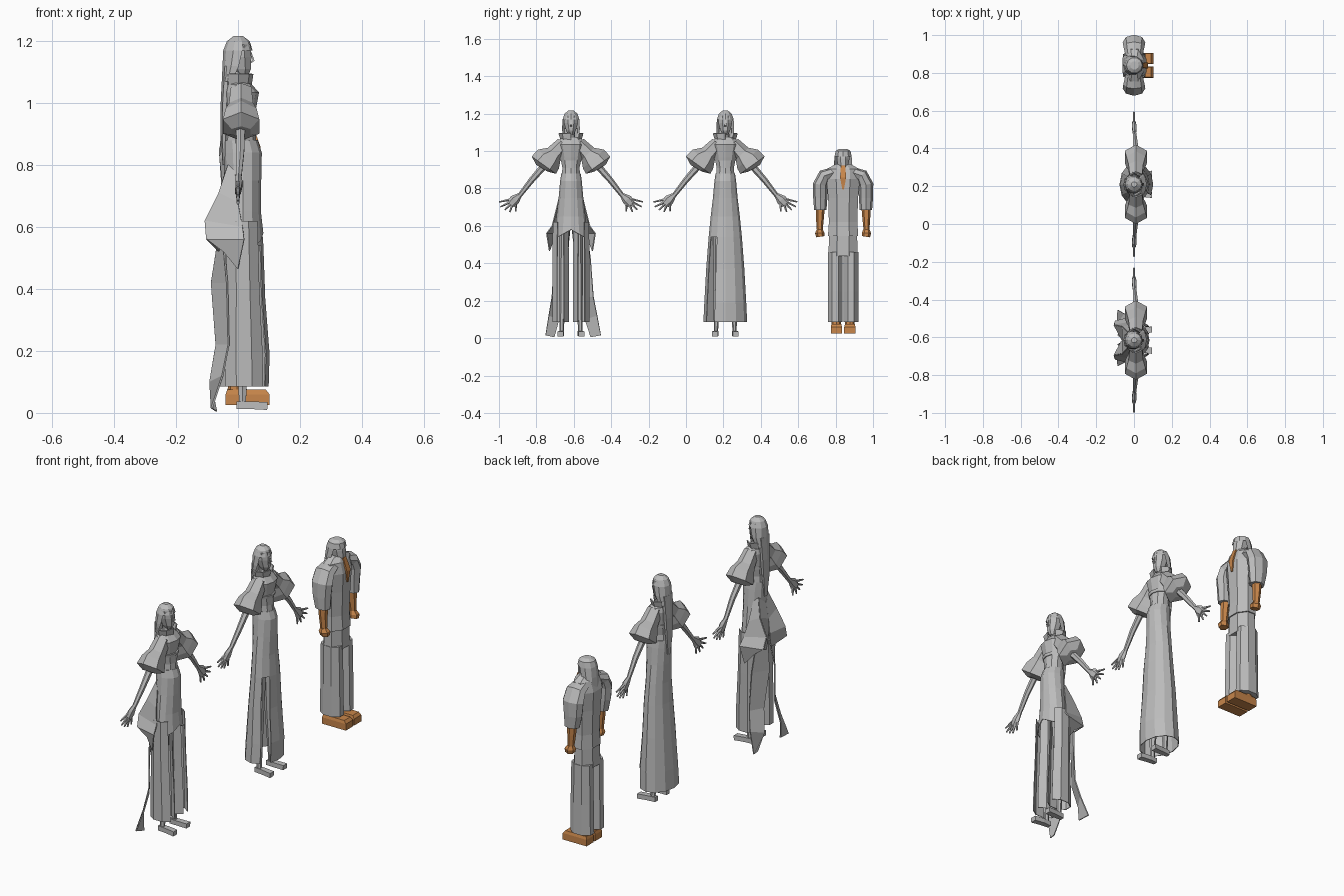
import bpy, bmesh, math
from mathutils import Vector as V


def material(name, rgb):
    m = bpy.data.materials.new(name)
    m.diffuse_color = (*rgb, 1)
    return m


GREY = material("grey_cloth", (0.50, 0.50, 0.50))
ORANGE = material("orange_skin", (0.58, 0.24, 0.07))


def finish(name, bm, mat, thick=0):
    bmesh.ops.recalc_face_normals(bm, faces=bm.faces)
    me = bpy.data.meshes.new(name)
    bm.to_mesh(me)
    bm.free()
    me.materials.append(mat)
    ob = bpy.data.objects.new(name, me)
    bpy.context.collection.objects.link(ob)
    if thick:
        s = ob.modifiers.new("thickness", "SOLIDIFY")
        s.thickness, s.offset = thick, 0
    return ob


# rings: (centre, u axis, v axis); skip(row, segment) leaves a face open
def loft(name, rings, n=8, mat=GREY, off=0, caps=True, skip=None, thick=0):
    bm = bmesh.new()
    rows = []
    for c, u, v in rings:
        angles = [math.tau * i / n + off for i in range(n)]
        rows.append([bm.verts.new(c + u * math.cos(a) + v * math.sin(a)) for a in angles])
    for r in range(len(rows) - 1):
        for i in range(n):
            if skip and skip(r, i):
                continue
            j = (i + 1) % n
            bm.faces.new((rows[r][i], rows[r][j], rows[r + 1][j], rows[r + 1][i]))
    if caps:
        bm.faces.new(rows[0])
        bm.faces.new(rows[-1])
    return finish(name, bm, mat, thick)


# upright loft; each ring is (z, back x, front x, half width)
def body(name, cy, prof, n=8, flat=False, **kw):
    k = 1 / math.cos(math.pi / n) if flat else 1
    rings = [(V(((a + b) / 2, cy, z)), V(((b - a) / 2 * k, 0, 0)), V((0, w * k, 0)))
             for z, a, b, w in prof]
    return loft(name, rings, n, off=math.pi / n if flat else 0, **kw)


# limb in the side plane; each point is (y offset, z, radius, x radius, x)
def limb(name, cy, s, pts, n=6, mat=GREY):
    rings = []
    for i, (y, z, r, rx, x) in enumerate(pts):
        a, b = pts[max(i - 1, 0)], pts[min(i + 1, len(pts) - 1)]
        d = V((0, s * (b[0] - a[0]), b[1] - a[1])).normalized()
        rings.append((V((x, cy + s * y, z)), V((0, -d.z, d.y)) * r, V((rx, 0, 0))))
    return loft(name, rings, n, mat)


# cloth strip between two edges; points are (x, y offset, z)
def strip(name, cy, s, pairs, mat=GREY, thick=0.006):
    bm = bmesh.new()
    rows = [[bm.verts.new((x, cy + s * y, z)) for x, y, z in p] for p in pairs]
    for p, q in zip(rows, rows[1:]):
        bm.faces.new((p[0], p[1], q[1], q[0]))
    return finish(name, bm, mat, thick)


SIDES = (("right", -1), ("left", 1))


def woman(who, cy):
    # face, nose, neck
    body(who + "_face", cy, [(1.085, 0.0, 0.03, 0.014), (1.11, -0.02, 0.042, 0.026),
                             (1.15, -0.03, 0.043, 0.037), (1.19, -0.03, 0.04, 0.038)], flat=True)
    strip(who + "_nose", cy, 1, [((0.04, -0.003, 1.165), (0.04, 0.003, 1.165)),
                                 ((0.051, -0.006, 1.138), (0.051, 0.006, 1.138)),
                                 ((0.04, -0.006, 1.132), (0.04, 0.006, 1.132))])
    body(who + "_neck", cy, [(1.05, -0.02, 0.03, 0.024), (1.11, -0.016, 0.024, 0.02)])
    # hair cap, open in front of the face, and long tail of hair
    body(who + "_hair", cy, [(1.07, -0.052, 0.0, 0.046), (1.12, -0.05, 0.03, 0.05),
                             (1.17, -0.048, 0.047, 0.047), (1.2, -0.036, 0.038, 0.036),
                             (1.217, -0.014, 0.016, 0.014)],
         n=10, skip=lambda r, i: r < 2 and i in (0, 1, 8, 9))
    body(who + "_hair_tail", cy, [(1.12, -0.05, -0.02, 0.04), (1.0, -0.056, -0.03, 0.035),
                                  (0.9, -0.056, -0.035, 0.027), (0.8, -0.05, -0.04, 0.012)], n=6)
    # bodice and collar
    body(who + "_bodice", cy, [(0.87, -0.045, 0.06, 0.052), (0.91, -0.04, 0.056, 0.048),
                               (0.965, -0.04, 0.055, 0.06), (1.035, -0.045, 0.068, 0.076),
                               (1.06, -0.038, 0.045, 0.066), (1.075, -0.025, 0.033, 0.04)], n=10)
    body(who + "_bust_band", cy, [(0.95, -0.043, 0.06, 0.06), (0.965, -0.043, 0.063, 0.063)], n=10)
    body(who + "_collar", cy, [(1.05, -0.04, 0.04, 0.05), (1.095, -0.043, 0.047, 0.064)],
         caps=False, thick=0.006, skip=lambda r, i: i == 0)
    for side, s in SIDES:
        # sleeve with flared cuff, forearm, hand, fingers
        limb(f"{who}_{side}_sleeve", cy, s, [
            (0.04, 1.04, 0.038, 0.038, 0.01), (0.09, 0.985, 0.047, 0.045, 0.01),
            (0.12, 0.957, 0.075, 0.058, 0.01), (0.145, 0.925, 0.08, 0.068, 0.01),
            (0.155, 0.908, 0.035, 0.035, 0.01)])
        limb(f"{who}_{side}_forearm", cy, s, [
            (0.14, 0.925, 0.019, 0.017, 0.008), (0.21, 0.845, 0.016, 0.014, 0.008),
            (0.28, 0.755, 0.012, 0.01, 0.002)])
        limb(f"{who}_{side}_palm", cy, s, [
            (0.273, 0.765, 0.013, 0.01, 0.002), (0.3, 0.74, 0.028, 0.014, 0.002),
            (0.322, 0.716, 0.024, 0.011, 0.0)])
        fingers = [(0.31, 0.745, 0.385, 0.728), (0.32, 0.73, 0.378, 0.702),
                   (0.32, 0.72, 0.355, 0.685), (0.313, 0.715, 0.328, 0.674),
                   (0.295, 0.725, 0.296, 0.676)]
        for k, (y0, z0, y1, z1) in enumerate(fingers):
            limb(f"{who}_{side}_finger_{k + 1}", cy, s, [
                (y0, z0, 0.008, 0.008, 0.0), (y1, z1, 0.004, 0.004, 0.0)], n=5)
        # leg and foot
        limb(f"{who}_{side}_leg", cy, s, [
            (0.035, 0.62, 0.03, 0.034, 0.01), (0.042, 0.33, 0.022, 0.024, 0.01),
            (0.05, 0.03, 0.011, 0.013, 0.015)])
        strip(f"{who}_{side}_foot", cy, s, [
            ((-0.005, 0.038, 0.025), (-0.005, 0.062, 0.025)),
            ((0.04, 0.036, 0.025), (0.04, 0.066, 0.025)),
            ((0.095, 0.04, 0.022), (0.095, 0.072, 0.022))], thick=0.025)


HIPS = [(0.88, -0.045, 0.062, 0.05), (0.84, -0.045, 0.075, 0.056), (0.75, -0.042, 0.073, 0.064),
        (0.65, -0.04, 0.072, 0.076)]

# first woman: tunic, split trousers, draped sash and tails
A = -0.615
woman("tunic_woman", A)
tunic = body("tunic", A, HIPS + [(0.58, -0.045, 0.08, 0.088)], n=12, caps=False, thick=0.004)
for v in tunic.data.vertices:
    if v.co.z < 0.6:
        v.co.z -= 0.05 * abs(v.co.y - A) / 0.088
for side, s in SIDES:
    body(f"trouser_{side}", A + s * 0.055, [
        (0.62, -0.035, 0.062, 0.04), (0.4, -0.035, 0.068, 0.042),
        (0.2, -0.04, 0.078, 0.042), (0.085, -0.04, 0.08, 0.042)],
        caps=False, thick=0.004, flat=True, skip=lambda r, i: i == 7)
    strip(f"sash_{side}", A, s, [
        ((-0.03, 0.04, 0.80), (-0.01, 0.055, 0.78)), ((-0.06, 0.07, 0.71), (0.0, 0.08, 0.68)),
        ((-0.105, 0.08, 0.62), (0.015, 0.10, 0.60)), ((-0.10, 0.10, 0.56), (0.02, 0.13, 0.56)),
        ((-0.045, 0.095, 0.52), (0.0, 0.115, 0.465))])
    strip(f"sash_back_{side}", A, s, [
        ((-0.03, 0.04, 0.80), (-0.045, 0.0, 0.76)), ((-0.06, 0.07, 0.71), (-0.06, 0.0, 0.68)),
        ((-0.105, 0.08, 0.62), (-0.065, 0.005, 0.60)), ((-0.10, 0.10, 0.56), (-0.06, 0.02, 0.52))])
    strip(f"coat_tail_{side}", A, s * (1 if s > 0 else 0.85), [
        ((-0.06, 0.005, 0.58), (-0.05, 0.085, 0.58)), ((-0.085, 0.025, 0.42), (-0.035, 0.105, 0.42)),
        ((-0.07, 0.05, 0.22), (-0.03, 0.12, 0.22)), ((-0.09, 0.075, 0.10), (-0.05, 0.14, 0.12)),
        ((-0.07, 0.105, 0.005), (-0.085, 0.16, 0.015))])

# second woman: long gown with a side slit
B = 0.21
woman("gown_woman", B)
body("gown", B, HIPS + [(0.54, -0.045, 0.08, 0.087), (0.37, -0.057, 0.086, 0.1),
                        (0.19, -0.07, 0.1, 0.11), (0.085, -0.075, 0.097, 0.115)],
     n=12, caps=False, thick=0.004, skip=lambda r, i: r > 3 and i == 10)

# man: head, hair, neck and open collar
M = 0.84
body("man_face", M, [(0.895, 0.0, 0.04, 0.016), (0.925, -0.02, 0.048, 0.028),
                     (0.96, -0.03, 0.046, 0.034), (0.99, -0.03, 0.04, 0.034)], flat=True)
body("man_hair", M, [(0.865, -0.058, 0.012, 0.062), (0.92, -0.055, 0.03, 0.052),
                     (0.972, -0.05, 0.05, 0.048), (1.0, -0.04, 0.044, 0.042),
                     (1.012, -0.02, 0.025, 0.022)],
     n=10, skip=lambda r, i: r < 2 and i in (0, 1, 8, 9))
body("man_neck", M, [(0.88, -0.025, 0.038, 0.028), (0.93, -0.02, 0.03, 0.022)], mat=ORANGE)
strip("open_collar", M, 1, [
    ((0.046, -0.012, 0.922), (0.046, 0.012, 0.922)), ((0.069, -0.016, 0.858), (0.069, 0.016, 0.858)),
    ((0.067, -0.011, 0.83), (0.067, 0.011, 0.83)), ((0.066, -0.004, 0.795), (0.066, 0.004, 0.795))],
    mat=ORANGE, thick=0.008)
# jacket and hips
body("jacket", M, [(0.545, -0.055, 0.062, 0.081), (0.62, -0.05, 0.055, 0.076),
                   (0.75, -0.055, 0.06, 0.08), (0.85, -0.062, 0.065, 0.09),
                   (0.905, -0.045, 0.05, 0.085), (0.93, -0.03, 0.035, 0.04)], flat=True)
body("trouser_hips", M, [(0.44, -0.055, 0.058, 0.079), (0.56, -0.05, 0.055, 0.074)], flat=True)
for side, s in SIDES:
    # puffed sleeve, forearm and fist
    limb(f"man_sleeve_{side}", M, s, [
        (0.05, 0.885, 0.03, 0.045, 0.0), (0.1, 0.868, 0.036, 0.056, 0.0),
        (0.122, 0.82, 0.04, 0.06, 0.0), (0.122, 0.75, 0.038, 0.052, 0.0),
        (0.122, 0.685, 0.033, 0.042, 0.005)], n=8)
    limb(f"man_forearm_{side}", M, s, [
        (0.122, 0.71, 0.025, 0.026, 0.005), (0.124, 0.64, 0.021, 0.022, 0.008),
        (0.125, 0.57, 0.015, 0.017, 0.012)], mat=ORANGE)
    limb(f"man_fist_{side}", M, s, [
        (0.125, 0.58, 0.017, 0.018, 0.012), (0.125, 0.562, 0.025, 0.03, 0.016),
        (0.122, 0.542, 0.022, 0.026, 0.018)], mat=ORANGE)
    # trouser leg and shoe
    body(f"man_trouser_{side}", M + s * 0.042, [
        (0.085, -0.058, 0.062, 0.04), (0.25, -0.055, 0.06, 0.04), (0.46, -0.053, 0.056, 0.039)],
        flat=True)
    body(f"man_shoe_{side}", M + s * 0.036, [
        (0.025, -0.04, 0.102, 0.03), (0.06, -0.04, 0.102, 0.03), (0.075, -0.035, 0.09, 0.026)],
        n=4, flat=True, mat=ORANGE)
    body(f"man_ankle_{side}", M + s * 0.036, [(0.06, -0.035, 0.03, 0.026), (0.11, -0.03, 0.025, 0.024)],
         mat=ORANGE)
